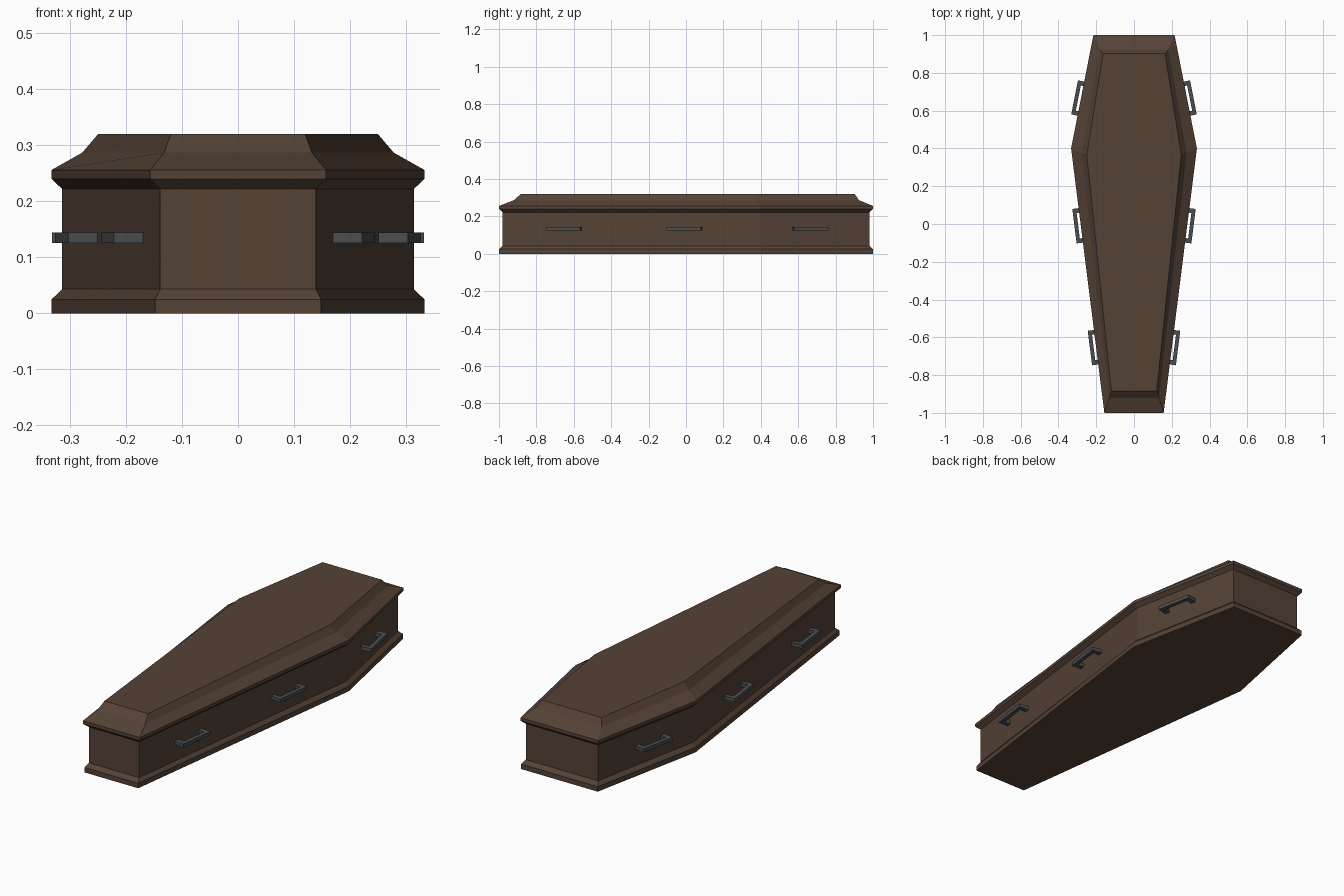
import bpy, bmesh
from math import atan2
from mathutils import Matrix, Vector

if "Cube" in bpy.data.objects:
    bpy.data.objects.remove(bpy.data.objects["Cube"])


def material(name, rgb):
    m = bpy.data.materials.new(name)
    m.diffuse_color = (*rgb, 1)
    m.use_nodes = True
    m.node_tree.nodes["Principled BSDF"].inputs["Base Color"].default_value = m.diffuse_color
    return m


wood = material("dark_wood", (0.09, 0.055, 0.037))
iron = material("dark_iron", (0.07, 0.073, 0.076))


def add_object(name, bm, mat):
    bmesh.ops.recalc_face_normals(bm, faces=bm.faces[:])
    me = bpy.data.meshes.new(name)
    bm.to_mesh(me)
    bm.free()
    me.materials.append(mat)
    ob = bpy.data.objects.new(name, me)
    bpy.context.collection.objects.link(ob)
    return ob


def hex_loft(name, rings):
    """Stack six-sided rings: z, foot (x, y), shoulder (x, y), head (x, y)."""
    bm = bmesh.new()
    loops = []
    for z, foot, shoulder, head in rings:
        right = [foot, shoulder, head]
        pts = right + [(-x, y) for x, y in reversed(right)]
        loops.append([bm.verts.new((x, y, z)) for x, y in pts])
    for a, b in zip(loops, loops[1:]):
        for i in range(6):
            j = (i + 1) % 6
            bm.faces.new((a[i], a[j], b[j], b[i]))
    bm.faces.new(loops[0])
    bm.faces.new(loops[-1])
    return add_object(name, bm, wood)


# Box with stepped plinth
plinth = ((0.148, -1.0), (0.333, 0.4), (0.212, 1.0))
wall = ((0.139, -0.98), (0.314, 0.4), (0.199, 0.98))
hex_loft("coffin_box", [(0, *plinth), (0.025, *plinth),
                        (0.043, *wall), (0.222, *wall)])

# Lid with flared rim and bevelled crown
rim = ((0.157, -1.0), (0.333, 0.4), (0.215, 1.0))
hex_loft("coffin_lid", [
    (0.222, *wall), (0.24, *rim), (0.256, *rim),
    (0.287, (0.132, -0.92), (0.278, 0.375), (0.182, 0.925)),
    (0.32, (0.12, -0.883), (0.25, 0.367), (0.164, 0.902))])


# U-shaped handles, square to the side walls
def handle(name, y, a, b, side):
    a, b = Vector(a), Vector(b)
    p = a.lerp(b, (y - a.y) / (b.y - a.y))
    d = b - a
    half, leg, reach, bar = 0.092, 0.024, 0.053, 0.02
    outline = [(-0.004, -half), (reach, -half), (reach, half), (-0.004, half),
               (-0.004, half - leg), (reach - bar, half - leg),
               (reach - bar, leg - half), (-0.004, leg - half)]
    bm = bmesh.new()
    face = bm.faces.new([bm.verts.new((x, v, 0.126)) for x, v in outline])
    ext = bmesh.ops.extrude_face_region(bm, geom=[face])
    top = [g for g in ext["geom"] if isinstance(g, bmesh.types.BMVert)]
    bmesh.ops.translate(bm, verts=top, vec=(0, 0, 0.018))
    place = Matrix.Translation((p.x, p.y, 0)) @ Matrix.Rotation(-atan2(d.x, d.y), 4, 'Z')
    bm.transform(Matrix.Diagonal((side, 1, 1, 1)) @ place)
    add_object(name, bm, iron)


for side, label in ((1, "right"), (-1, "left")):
    handle("foot_handle_" + label, -0.65, wall[0], wall[1], side)
    handle("middle_handle_" + label, -0.005, wall[0], wall[1], side)
    handle("head_handle_" + label, 0.66, wall[1], wall[2], side)
